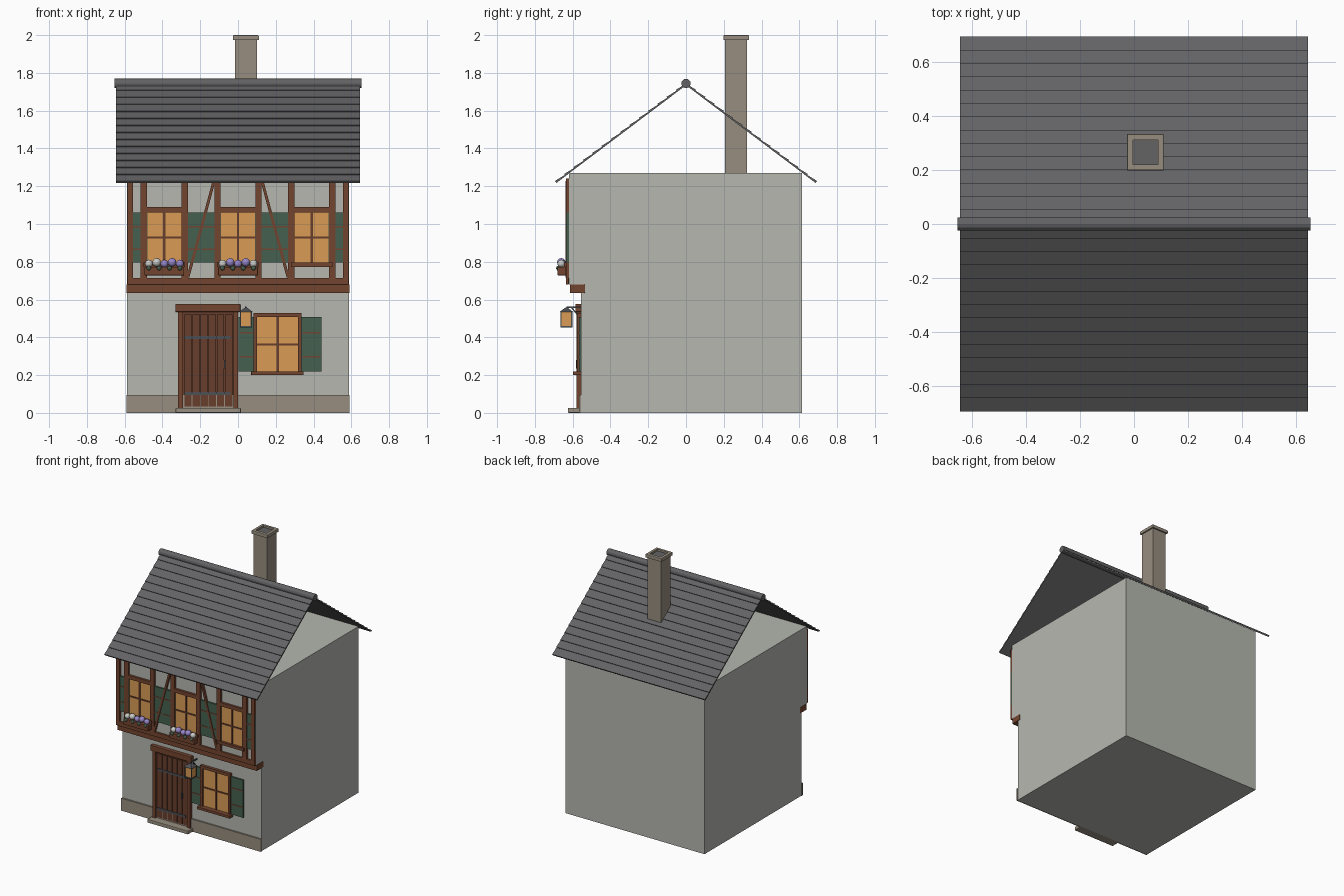
import bpy, bmesh, math
from mathutils import Vector, Matrix

if "Cube" in bpy.data.objects:
    bpy.data.objects.remove(bpy.data.objects["Cube"], do_unlink=True)


def material(name, r, g, b):
    m = bpy.data.materials.new(name)
    m.use_nodes = True
    m.diffuse_color = (r, g, b, 1)
    bsdf = next(n for n in m.node_tree.nodes if n.type == 'BSDF_PRINCIPLED')
    bsdf.inputs["Base Color"].default_value = (r, g, b, 1)
    bsdf.inputs["Roughness"].default_value = 0.8
    return m


PLASTER = material("plaster", 0.46, 0.475, 0.43)
SLATE = material("slate", 0.125, 0.125, 0.13)
TIMBER = material("timber", 0.175, 0.06, 0.03)
BOARD = material("door_wood", 0.135, 0.048, 0.025)
GREEN = material("shutter_green", 0.06, 0.115, 0.078)
AMBER = material("warm_glass", 0.7, 0.33, 0.09)
STONE = material("stone", 0.31, 0.27, 0.215)
IRON = material("iron", 0.075, 0.08, 0.09)
WHITE = material("white_petal", 0.6, 0.6, 0.58)
PURPLE = material("purple_petal", 0.32, 0.25, 0.6)


def finish(name, bm, *mats):
    bmesh.ops.recalc_face_normals(bm, faces=bm.faces)
    me = bpy.data.meshes.new(name)
    bm.to_mesh(me)
    bm.free()
    for m in mats:
        me.materials.append(m)
    ob = bpy.data.objects.new(name, me)
    bpy.context.collection.objects.link(ob)
    return ob


def box(name, x, y, z, mat, bevel=0):
    """Box from (min, max) pairs, optionally with softened edges."""
    bm = bmesh.new()
    size = Vector((x[1] - x[0], y[1] - y[0], z[1] - z[0]))
    mid = Vector((sum(x), sum(y), sum(z))) / 2
    bmesh.ops.create_cube(bm, size=1, matrix=Matrix.Translation(mid) @ Matrix.Diagonal(size).to_4x4())
    ob = finish(name, bm, mat)
    if bevel:
        mod = ob.modifiers.new("bevel", 'BEVEL')
        mod.width = bevel
        mod.segments = 2
    return ob


def prism(name, profile, x, mat):
    """Extrude a (y, z) outline along x."""
    bm = bmesh.new()
    face = bm.faces.new([bm.verts.new((x[0], py, pz)) for py, pz in profile])
    ext = bmesh.ops.extrude_face_region(bm, geom=[face])
    moved = [v for v in ext["geom"] if isinstance(v, bmesh.types.BMVert)]
    bmesh.ops.translate(bm, verts=moved, vec=(x[1] - x[0], 0, 0))
    return finish(name, bm, mat)


def strut(name, a, b, width, depth, mat):
    """Square bar between two points."""
    a, b = Vector(a), Vector(b)
    d = b - a
    rot = d.to_track_quat('Z', 'Y').to_matrix().to_4x4()
    bm = bmesh.new()
    bmesh.ops.create_cube(bm, size=1, matrix=Matrix.Translation((a + b) / 2) @ rot
                          @ Matrix.Diagonal((width, depth, d.length, 1)))
    return finish(name, bm, mat)


def ball(name, pos, r, mat):
    bm = bmesh.new()
    bmesh.ops.create_icosphere(bm, subdivisions=2, radius=r, matrix=Matrix.Translation(pos))
    for f in bm.faces:
        f.smooth = True
    return finish(name, bm, mat)


def shutter(name, x, wall, z):
    """Green panel with two thin brown battens."""
    box(name, x, (wall - 0.012, wall), z, GREEN)
    for i, t in enumerate((0.27, 0.71)):
        zc = z[0] + t * (z[1] - z[0])
        box(f"{name}_batten_{i}", (x[0] + 0.005, x[1] - 0.005), (wall - 0.014, wall),
            (zc - 0.004, zc + 0.004), TIMBER)


def glazing(name, x, wall, z):
    """Four-pane amber window with a glazing cross."""
    cx, cz = sum(x) / 2, sum(z) / 2
    box(name + "_glass", x, (wall - 0.007, wall), z, AMBER)
    box(name + "_mullion", (cx - 0.006, cx + 0.006), (wall - 0.013, wall), z, BOARD)
    box(name + "_transom", x, (wall - 0.012, wall), (cz - 0.005, cz + 0.005), BOARD)


# House body with overhanging upper storey
LOW, UP = -0.555, -0.62
prism("house_walls", [(LOW, 0), (0.615, 0), (0.615, 1.27), (UP, 1.27), (UP, 0.68), (LOW, 0.68)],
      (-0.587, 0.587), PLASTER)
box("plinth", (-0.59, 0.59), (-0.567, LOW), (0, 0.095), STONE)

# Roof: overlapping slate courses on both slopes
RIDGE, EAVE, ROWS = Vector((0, 1.742)), Vector((-0.69, 1.222)), 14
run = EAVE - RIDGE
normal = Vector((run.y, -run.x)).normalized()
outline = []
for i in range(ROWS):
    outline.append(RIDGE + run * (i / ROWS) + normal * 0.001)
    outline.append(RIDGE + run * ((i + 1) / ROWS) + normal * 0.007)
outline += [EAVE - normal * 0.006, RIDGE - normal * 0.006]
for side, s in (("front", 1), ("back", -1)):
    prism(side + "_roof_slope", [(p.x * s, p.y) for p in outline], (-0.645, 0.645), SLATE)
bm = bmesh.new()
bmesh.ops.create_cone(bm, cap_ends=True, segments=12, radius1=0.025, radius2=0.025, depth=1.31,
                      matrix=Matrix.Translation((0, 0, 1.744)) @ Matrix.Rotation(math.pi / 2, 4, 'Y'))
finish("ridge_roll", bm, SLATE)

# Chimney with hollow cap
box("chimney_shaft", (-0.016, 0.1), (0.207, 0.323), (1.27, 1.98), STONE)
bm = bmesh.new()
bmesh.ops.create_cube(bm, size=1, matrix=Matrix.Translation((0.042, 0.266, 1.9875))
                      @ Matrix.Diagonal((0.136, 0.136, 0.025, 1)))
top = max(bm.faces, key=lambda f: f.calc_center_median().z)
outer = list(top.edges)
bmesh.ops.inset_region(bm, faces=[top], thickness=0.031)
ext = bmesh.ops.extrude_face_region(bm, geom=[top])
bmesh.ops.delete(bm, geom=[top], context='FACES_ONLY')
bmesh.ops.translate(bm, verts=[g for g in ext["geom"] if isinstance(g, bmesh.types.BMVert)], vec=(0, 0, -0.014))
for f in ext["geom"]:
    if isinstance(f, bmesh.types.BMFace):
        f.material_index = 1
bmesh.ops.bevel(bm, geom=outer, offset=0.005, segments=2, affect='EDGES', profile=0.5)
finish("chimney_cap", bm, STONE, SLATE)

# Storey beams
box("jetty_beam", (-0.59, 0.59), (-0.615, -0.535), (0.635, 0.68), TIMBER, 0.003)
box("sole_plate", (-0.587, 0.587), (-0.636, UP), (0.68, 0.715), TIMBER, 0.003)

# Upper timber frame
for i, (x, w) in enumerate(((0.57, 0.03), (0.499, 0.036), (0.281, 0.034), (0.108, 0.032))):
    for side, s in (("left", 1), ("right", -1)):
        box(f"{side}_post_{i}", (s * x - w / 2, s * x + w / 2), (-0.636, UP), (0.715, 1.24), TIMBER)
for side, s in (("left", 1), ("right", -1)):
    strut(side + "_brace", (s * 0.128, -0.628, 1.225), (s * 0.265, -0.628, 0.718), 0.018, 0.015, TIMBER)

# Upper windows, shutters and rails
for name, cx in (("right", -0.39), ("middle", 0), ("left", 0.39)):
    span = (cx - 0.092, cx + 0.092)
    glazing(name + "_upper_window", span, UP, (0.795, 1.062))
    box(name + "_window_head", span, (-0.637, UP), (1.062, 1.09), TIMBER)
    box(name + "_window_sill", (cx - 0.11, cx + 0.11), (-0.645, UP), (0.773, 0.795), TIMBER)
    shutter(name + "_upper_shutter_a", (cx - 0.195, cx - 0.09), UP, (0.795, 1.062))
    shutter(name + "_upper_shutter_b", (cx + 0.09, cx + 0.195), UP, (0.795, 1.062))

# Flower boxes with blossoms and hanging leaves
for name, cx, whites in (("right", -0.39, (0, 1)), ("middle", 0, (0, 4))):
    box(name + "_flower_box", (cx - 0.105, cx + 0.105), (-0.68, -0.636), (0.728, 0.772), TIMBER, 0.003)
    for i in range(5):
        ball(f"{name}_flower_{i}", (cx + (i - 2) * 0.041, -0.66, 0.79 + 0.007 * (i % 2)),
             0.021 + 0.002 * (i % 2), WHITE if i in whites else PURPLE)
    for i in range(4):
        ball(f"{name}_leaf_{i}", (cx + (i - 1.5) * 0.055, -0.675, 0.766), 0.013, GREEN)

# Door with boards, frame and ironwork
box("door_step", (-0.33, 0.015), (-0.625, LOW), (0, 0.027), STONE, 0.004)
box("door_back", (-0.292, -0.022), (-0.562, LOW), (0.027, 0.535), BOARD)
pitch = 0.258 / 6
for i in range(6):
    x = -0.286 + i * pitch
    box(f"door_board_{i}", (x + 0.002, x + pitch - 0.002), (-0.57, LOW), (0.035, 0.52), BOARD)
for side, x in (("right", -0.304), ("left", -0.012)):
    box(side + "_door_post", (x - 0.013, x + 0.013), (-0.58, LOW), (0.027, 0.535), TIMBER)
box("door_lintel", (-0.332, 0.012), (-0.586, LOW), (0.535, 0.577), TIMBER, 0.003)
for name, z in (("lower", 0.102), ("upper", 0.4)):
    box(name + "_hinge_strap", (-0.282, -0.04), (-0.574, LOW), (z - 0.008, z + 0.008), IRON)
box("door_handle", (-0.075, -0.066), (-0.583, -0.565), (0.235, 0.28), IRON)

# Ground floor window
glazing("lower_window", (0.1, 0.32), LOW, (0.215, 0.51))
for name, x in (("right", 0.092), ("left", 0.327)):
    box(name + "_lower_jamb", (x - 0.009, x + 0.009), (-0.575, LOW), (0.215, 0.528), TIMBER)
box("lower_window_head", (0.083, 0.336), (-0.576, LOW), (0.508, 0.53), TIMBER)
box("lower_window_sill", (0.07, 0.348), (-0.598, LOW), (0.2, 0.22), TIMBER, 0.002)
shutter("right_lower_shutter", (0.002, 0.084), LOW, (0.22, 0.507))
shutter("left_lower_shutter", (0.336, 0.441), LOW, (0.22, 0.507))

# Hanging lantern on a wall bracket
LX, LY = 0.042, -0.633
box("lantern_glass", (LX - 0.027, LX + 0.027), (LY - 0.027, LY + 0.027), (0.458, 0.535), AMBER)
for i, (sx, sy) in enumerate(((1, 1), (1, -1), (-1, 1), (-1, -1))):
    x, y = LX + sx * 0.028, LY + sy * 0.028
    box(f"lantern_corner_{i}", (x - 0.003, x + 0.003), (y - 0.003, y + 0.003), (0.455, 0.537), IRON)
box("lantern_base", (LX - 0.032, LX + 0.032), (LY - 0.032, LY + 0.032), (0.452, 0.459), IRON)
bm = bmesh.new()
bmesh.ops.create_cone(bm, cap_ends=True, segments=4, radius1=0.05, radius2=0.008, depth=0.022,
                      matrix=Matrix.Translation((LX, LY, 0.546)) @ Matrix.Rotation(math.pi / 4, 4, 'Z'))
finish("lantern_cap", bm, IRON)
strut("lantern_arm", (LX, LY, 0.56), (LX, LOW, 0.56), 0.008, 0.008, IRON)
strut("lantern_brace", (LX, -0.605, 0.557), (LX, LOW, 0.495), 0.007, 0.007, IRON)
